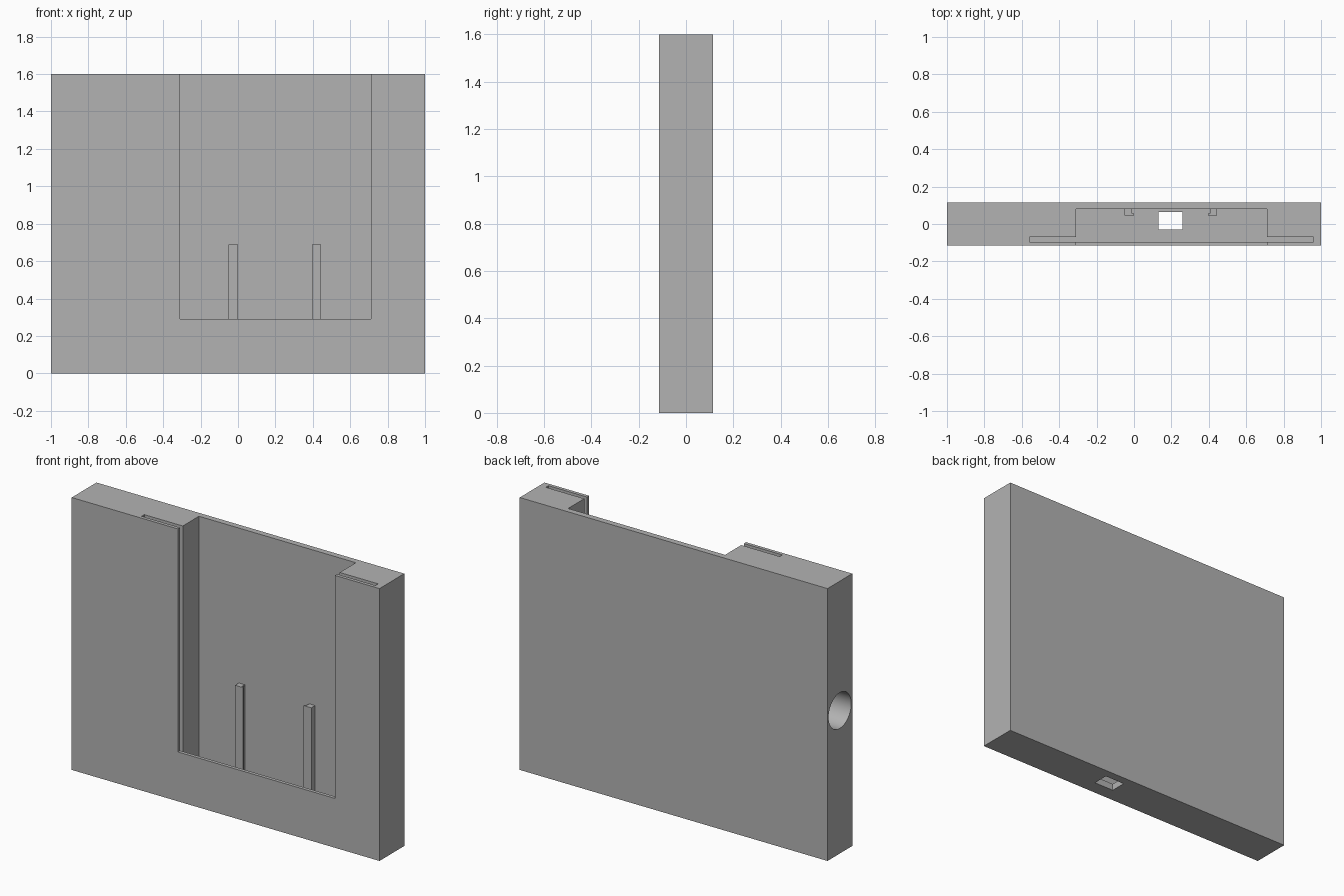
import bpy, bmesh, math
from mathutils import Matrix

if "Cube" in bpy.data.objects:
    bpy.data.objects.remove(bpy.data.objects["Cube"], do_unlink=True)

W, D, H = 1.0, 0.115, 1.6      # half width, half depth, height
FLOOR, LIP = 0.04, 0.29        # pocket floor, front opening sill
LEFT, RIGHT, BACK = -0.31, 0.71, 0.08

grey = bpy.data.materials.new("plain grey")
grey.use_nodes = True
grey.diffuse_color = (0.45, 0.45, 0.45, 1)
grey.node_tree.nodes["Principled BSDF"].inputs["Base Color"].default_value = grey.diffuse_color


def finish(name, bm):
    bmesh.ops.recalc_face_normals(bm, faces=bm.faces)
    mesh = bpy.data.meshes.new(name)
    bm.to_mesh(mesh)
    bm.free()
    mesh.materials.append(grey)
    ob = bpy.data.objects.new(name, mesh)
    bpy.context.collection.objects.link(ob)
    return ob


def prism(name, outline, z0, z1):
    bm = bmesh.new()
    face = bm.faces.new([bm.verts.new((x, y, z0)) for x, y in outline])
    top = bmesh.ops.extrude_face_region(bm, geom=[face])["geom"]
    bmesh.ops.translate(bm, vec=(0, 0, z1 - z0),
                        verts=[v for v in top if isinstance(v, bmesh.types.BMVert)])
    return finish(name, bm)


def box(name, x0, x1, y0, y1, z0, z1):
    return prism(name, [(x0, y0), (x1, y0), (x1, y1), (x0, y1)], z0, z1)


def cut(target, cutter):
    cutter.hide_render = True
    mod = target.modifiers.new("cut", "BOOLEAN")
    mod.object, mod.operation, mod.solver = cutter, "DIFFERENCE", "EXACT"
    bpy.context.view_layer.objects.active = target
    bpy.ops.object.modifier_apply(modifier=mod.name)
    bpy.data.objects.remove(cutter, do_unlink=True)


holder = box("holder_body", -W, W, -D, D, 0, H)

# Deep pocket with thin side slots, open at the top
cut(holder, prism("pocket_cutter", [
    (LEFT, BACK), (LEFT, -0.07), (-0.56, -0.07), (-0.56, -0.095),
    (0.96, -0.095), (0.96, -0.07), (RIGHT, -0.07), (RIGHT, BACK)], FLOOR, H + 0.1))

# Opening through the front wall
cut(holder, box("front_opening_cutter", LEFT, RIGHT, -0.2, -0.08, LIP, H + 0.1))

# Rectangular hole in the base
cut(holder, box("base_hole_cutter", 0.13, 0.26, -0.03, 0.065, -0.1, 0.1))

# Blind round hole in the side
bm = bmesh.new()
bmesh.ops.create_cone(bm, cap_ends=True, segments=64, radius1=0.105, radius2=0.105, depth=0.5,
                      matrix=Matrix.Translation((-0.85, 0, 0.84)) @ Matrix.Rotation(math.pi / 2, 4, "Y"))
cut(holder, finish("side_hole_cutter", bm))

# Pair of mirrored hooked rails on the back wall
for name, x, s in (("right_rail", -0.05, 1), ("left_rail", 0.445, -1)):
    prism(name, [(x, BACK), (x, 0.045), (x + s * 0.05, 0.045), (x + s * 0.05, 0.056),
                 (x + s * 0.038, 0.056), (x + s * 0.038, BACK)], FLOOR, 0.69)

bpy.ops.object.select_all(action="DESELECT")
holder.select_set(True)
bpy.context.view_layer.objects.active = holder
bpy.ops.object.shade_smooth_by_angle(angle=math.radians(30))
